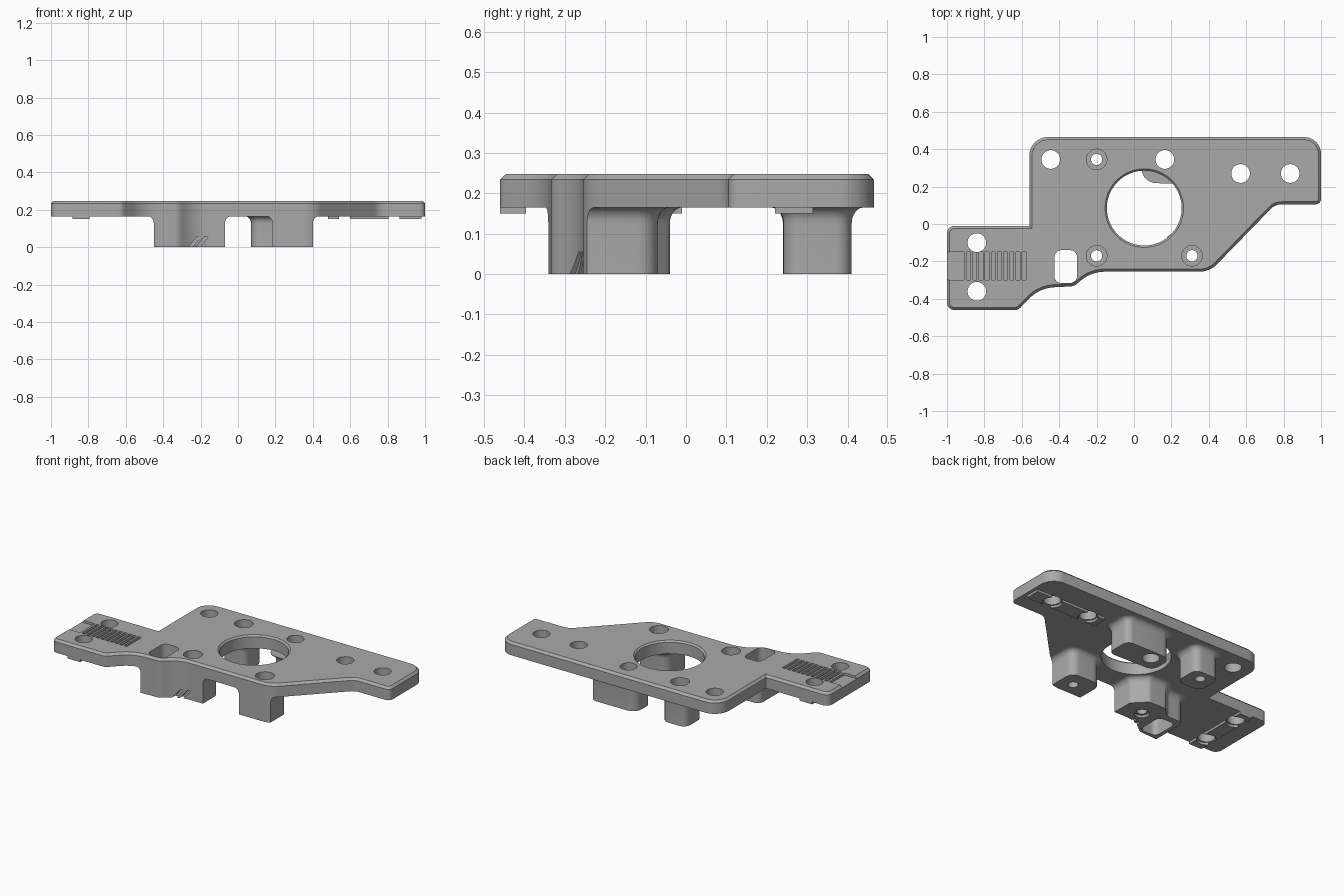
import bpy
import bmesh
import math
from mathutils import Vector

if "Cube" in bpy.data.objects:
    bpy.data.objects.remove(bpy.data.objects["Cube"])

TOP, UNDER = 0.248, 0.165

grey = bpy.data.materials.new("plain grey")
grey.use_nodes = True
COLOUR = (0.4, 0.4, 0.4, 1)
grey.diffuse_color = COLOUR
grey.node_tree.nodes["Principled BSDF"].inputs["Base Color"].default_value = COLOUR


def rounded(corners, steps=8):
    """Counter-clockwise outline with each (x, y, radius) corner filleted."""
    pts = []
    for i, (x, y, r) in enumerate(corners):
        p = Vector((x, y))
        if r == 0:
            pts.append(p)
            continue
        a = (Vector(corners[i - 1][:2]) - p).normalized()
        b = (Vector(corners[(i + 1) % len(corners)][:2]) - p).normalized()
        half = a.angle(b) / 2
        centre = p + (a + b).normalized() * r / math.sin(half)
        start = (p + a * r / math.tan(half) - centre).normalized()
        end = (p + b * r / math.tan(half) - centre).normalized()
        for k in range(steps + 1):
            pts.append(centre + start.slerp(end, k / steps) * r)
    return pts


def circle(x, y, r, n=48):
    return [Vector((x + r * math.cos(k * math.tau / n), y + r * math.sin(k * math.tau / n)))
            for k in range(n)]


def box(x0, x1, y0, y1, r=0):
    return rounded([(x0, y0, r), (x1, y0, r), (x1, y1, r), (x0, y1, r)])


def grow(pts, d):
    """Offset an outline outwards by d."""
    out = []
    for i, p in enumerate(pts):
        e1 = (p - pts[i - 1]).normalized()
        e2 = (pts[(i + 1) % len(pts)] - p).normalized()
        n1, n2 = Vector((e1.y, -e1.x)), Vector((e2.y, -e2.x))
        out.append(p + (n1 + n2) * d / (1 + n1.dot(n2)))
    return out


def loft(name, pts, levels, lean=0):
    """Solid from one outline, stacked at (z, offset) levels, leaning along x."""
    bm = bmesh.new()
    rings = [[bm.verts.new((p.x + lean * z, p.y, z)) for p in grow(pts, d)] for z, d in levels]
    n = len(pts)
    for low, high in zip(rings, rings[1:]):
        for i in range(n):
            j = (i + 1) % n
            bm.faces.new((low[i], low[j], high[j], high[i]))
    bm.faces.new(rings[0][::-1])
    bm.faces.new(rings[-1])
    mesh = bpy.data.meshes.new(name)
    bm.to_mesh(mesh)
    bm.free()
    mesh.materials.append(grey)
    obj = bpy.data.objects.new(name, mesh)
    bpy.context.collection.objects.link(obj)
    return obj


def carve(obj, pts, levels, operation='DIFFERENCE', lean=0):
    """Apply one boolean with a temporary lofted tool."""
    tool = loft("cutter", pts, levels, lean)
    tool.hide_render = True
    mod = obj.modifiers.new("carve", 'BOOLEAN')
    mod.operation, mod.solver, mod.object = operation, 'EXACT', tool
    bpy.context.view_layer.objects.active = obj
    bpy.ops.object.modifier_apply(modifier=mod.name)
    bpy.data.objects.remove(tool)


def finish(obj):
    bpy.ops.object.select_all(action='DESELECT')
    obj.select_set(True)
    bpy.context.view_layer.objects.active = obj
    bpy.ops.object.shade_smooth_by_angle(angle=math.radians(30))


THROUGH = [(-0.1, 0), (0.4, 0)]
outline = rounded([
    (-1, -0.46, 0.04), (-0.62, -0.46, 0.04), (-0.505, -0.342, 0.2), (-0.32, -0.333, 0.06),
    (-0.23, -0.255, 0.2), (0.405, -0.255, 0.13), (0.755, 0.105, 0.08), (1, 0.105, 0.03),
    (1, 0.465, 0.09), (-0.56, 0.465, 0.1), (-0.56, -0.01, 0), (-1, -0.01, 0.04)])
slot = box(-0.425, -0.305, -0.315, -0.14, 0.035)
plain_holes = [(-0.445, 0.345), (0.165, 0.345), (0.57, 0.27), (0.835, 0.27),
               (-0.84, -0.1), (-0.84, -0.36)]
screw_holes = [(-0.2, 0.345), (-0.2, -0.17), (0.31, -0.17)]
bore = circle(0.055, 0.085, 0.2, 80)

# Mounting plate with chamfered top rim
plate = loft("mounting_plate", outline, [(UNDER, 0), (TOP - 0.014, 0), (TOP, -0.014)])
carve(plate, bore, [(0, 0), (TOP - 0.01, 0), (TOP + 0.01, 0.02)])
carve(plate, slot, THROUGH)
for x, y in plain_holes:
    carve(plate, circle(x, y, 0.05), THROUGH)
for x, y in screw_holes:
    carve(plate, circle(x, y, 0.055), THROUGH)

# Belt clamp recess and tooth grooves on the tab
clamp = [(TOP - 0.015, 0), (TOP + 0.05, 0)]
carve(plate, box(-1.05, -0.91, -0.3, -0.15), clamp)
for k in range(10):
    x = -0.895 + 0.033 * k
    carve(plate, box(x, x + 0.021, -0.3, -0.15), clamp)
finish(plate)

# Standoff legs, flared where they meet the plate and trimmed to its outline
flare = [(0, 0), (0.125, 0)]
for k in range(1, 7):
    a = k * math.pi / 12
    flare.append((0.125 + 0.04 * math.sin(a), 0.03 * (1 - math.cos(a))))
flare.append((UNDER + 0.004, 0.03))


def make_leg(name, shape, hole, radius):
    leg = loft(name, shape, flare)
    carve(leg, outline, THROUGH, 'INTERSECT')
    carve(leg, circle(*hole, radius), THROUGH)
    if hole in screw_holes:
        carve(leg, circle(*hole, 0.055), [(0.14, 0), (0.4, 0)])
    return leg


finish(make_leg("back_right_leg", box(-0.285, -0.115, 0.24, 0.41, 0.045), screw_holes[0], 0.03))
finish(make_leg("back_left_leg", rounded([
    (0.07, 0.25, 0.05), (0.39, 0.24, 0.04), (0.39, 0.41, 0.04), (0.07, 0.41, 0.06)]),
    plain_holes[1], 0.05))
finish(make_leg("front_left_leg", rounded([
    (0.185, -0.3, 0), (0.4, -0.3, 0), (0.4, -0.07, 0.05), (0.185, -0.07, 0.06)]),
    screw_holes[2], 0.03))

# Front right leg also carries the slot, a nut recess and two slanted notches
leg = make_leg("front_right_leg", rounded([
    (-0.45, -0.4, 0), (-0.07, -0.4, 0), (-0.07, -0.12, 0.03), (-0.15, -0.04, 0.03),
    (-0.27, -0.04, 0.03), (-0.33, -0.1, 0.05), (-0.45, -0.1, 0.04)]),
    screw_holes[1], 0.03)
carve(leg, slot, THROUGH)
carve(leg, bore, THROUGH)
carve(leg, circle(*screw_holes[1], 0.045), [(-0.1, 0), (0.015, 0)])
for x, back in ((-0.265, -0.255), (-0.225, -0.24)):
    carve(leg, box(x, x + 0.022, -0.4, back), [(-0.01, 0), (0.055, 0)], lean=0.8)
finish(leg)

# Locating ribs under both ends, interrupted by the screw holes
for name, shape in (("tab_rib", box(-0.885, -0.795, -0.46, -0.01)),
                    ("wing_rib", box(0.48, 0.98, 0.22, 0.315))):
    rib = loft(name, shape, [(0.15, 0), (UNDER + 0.002, 0)])
    for x, y in plain_holes[2:]:
        carve(rib, circle(x, y, 0.058), THROUGH)
    finish(rib)
